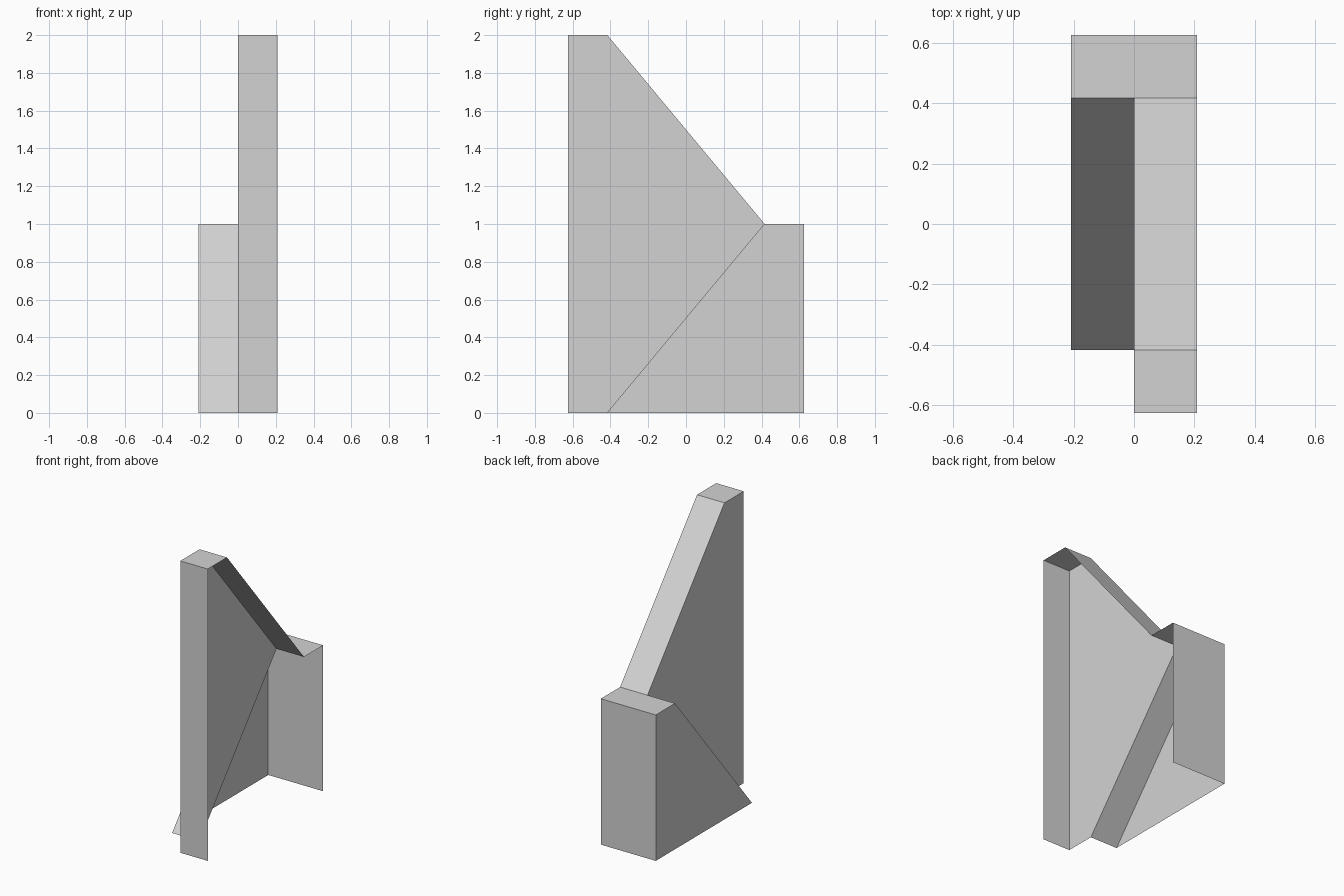
import bpy
import bmesh

cube = bpy.data.objects.get("Cube")
if cube:
    bpy.data.objects.remove(cube, do_unlink=True)

GREY = (0.65, 0.65, 0.65, 1.0)
mat = bpy.data.materials.new("plain_grey")
mat.use_nodes = True
mat.diffuse_color = GREY
mat.node_tree.nodes["Principled BSDF"].inputs["Base Color"].default_value = GREY

W = 0.2083           # width of each half
END, KNEE = 3 * W, 2 * W


def open_shell(name, x0, rim, cheek):
    """Rim strip of width W along a (y, z) profile, closed by a cheek on its -x side."""
    bm = bmesh.new()
    inner = {p: bm.verts.new((x0, *p)) for p in rim + cheek}
    outer = {p: bm.verts.new((x0 + W, *p)) for p in rim}
    for p, q in zip(rim, rim[1:]):
        bm.faces.new((inner[p], outer[p], outer[q], inner[q]))
    bm.faces.new([inner[p] for p in cheek])
    mesh = bpy.data.meshes.new(name)
    bm.to_mesh(mesh)
    bm.free()
    mesh.materials.append(mat)
    obj = bpy.data.objects.new(name, mesh)
    bpy.context.collection.objects.link(obj)
    return obj


# Corners shared by the two halves, as (y, z)
foot, knee = (-KNEE, 0), (KNEE, 1)
back_top, back_foot = (END, 1), (END, 0)
tall_front = [(-END, 0), (-END, 2), (-KNEE, 2), knee]

# Tall half: front post, top, falling slope and back step
open_shell("tall_half", 0, tall_front + [back_top, back_foot], tall_front + [foot])

# Low half: rising slope and back step
low = [foot, knee, back_top, back_foot]
open_shell("low_half", -W, low, low)
